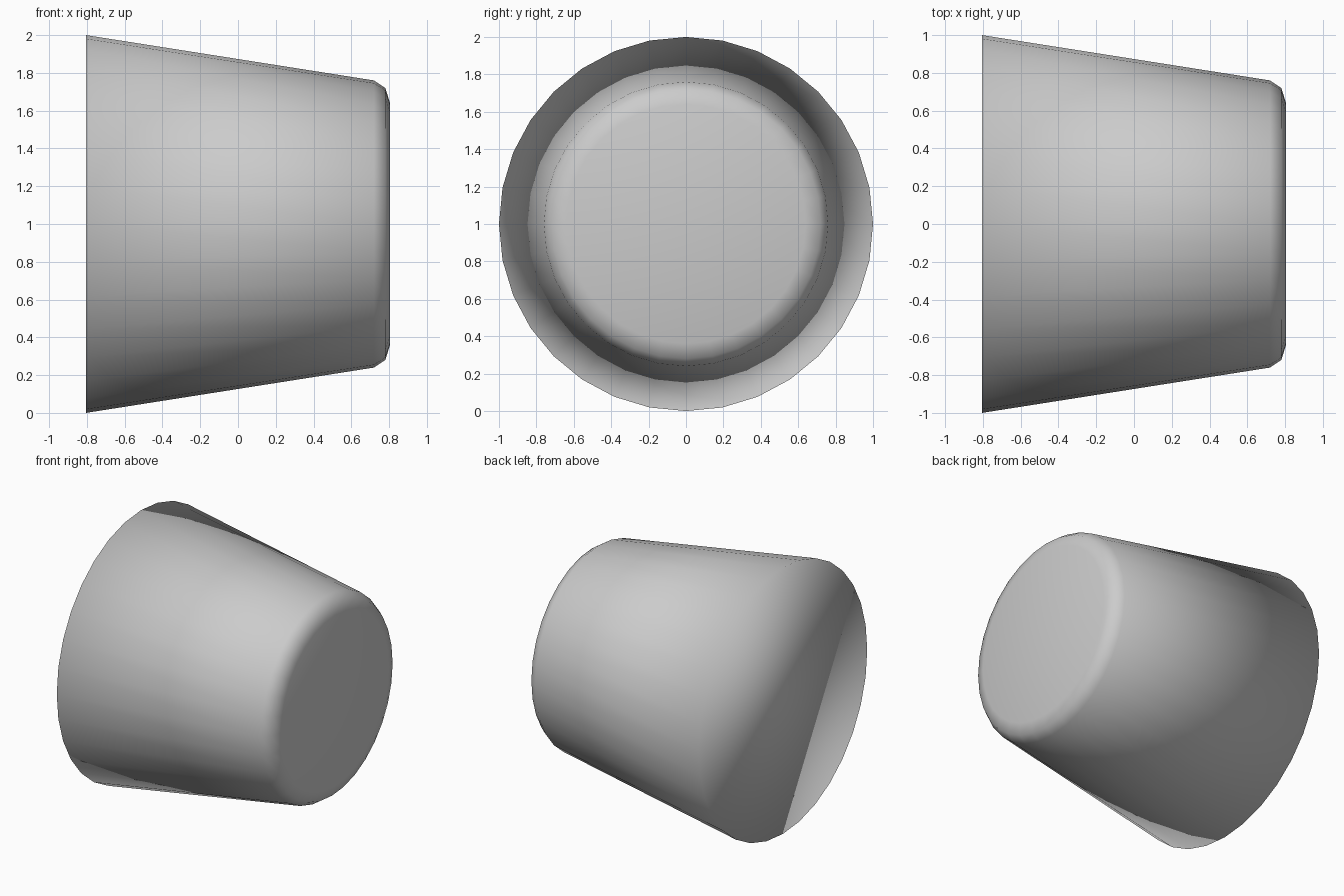
import bpy, bmesh, math

if "Cube" in bpy.data.objects:
    bpy.data.objects.remove(bpy.data.objects["Cube"])

SIDES = 32
# (x, radius): wide end, long taper, rounded narrow end
PROFILE = [(-0.805, 1.0), (0.72, 0.76), (0.78, 0.72), (0.805, 0.64)]

# Tapered solid lying along x, resting on its wide rim
bm = bmesh.new()
rings = []
for x, r in PROFILE:
    angles = [2 * math.pi * i / SIDES for i in range(SIDES)]
    rings.append([bm.verts.new((x, r * math.cos(a), 1 + r * math.sin(a))) for a in angles])
for a, b in zip(rings, rings[1:]):
    for i in range(SIDES):
        j = (i + 1) % SIDES
        bm.faces.new((a[i], a[j], b[j], b[i]))

# Flat end caps
bm.faces.new(rings[0])
bm.faces.new(rings[-1])
bmesh.ops.recalc_face_normals(bm, faces=bm.faces)

# Soft shading over every edge, rims included
for f in bm.faces:
    f.smooth = True

mesh = bpy.data.meshes.new("tapered_plug")
bm.to_mesh(mesh)
bm.free()
plug = bpy.data.objects.new("tapered_plug", mesh)
bpy.context.collection.objects.link(plug)
